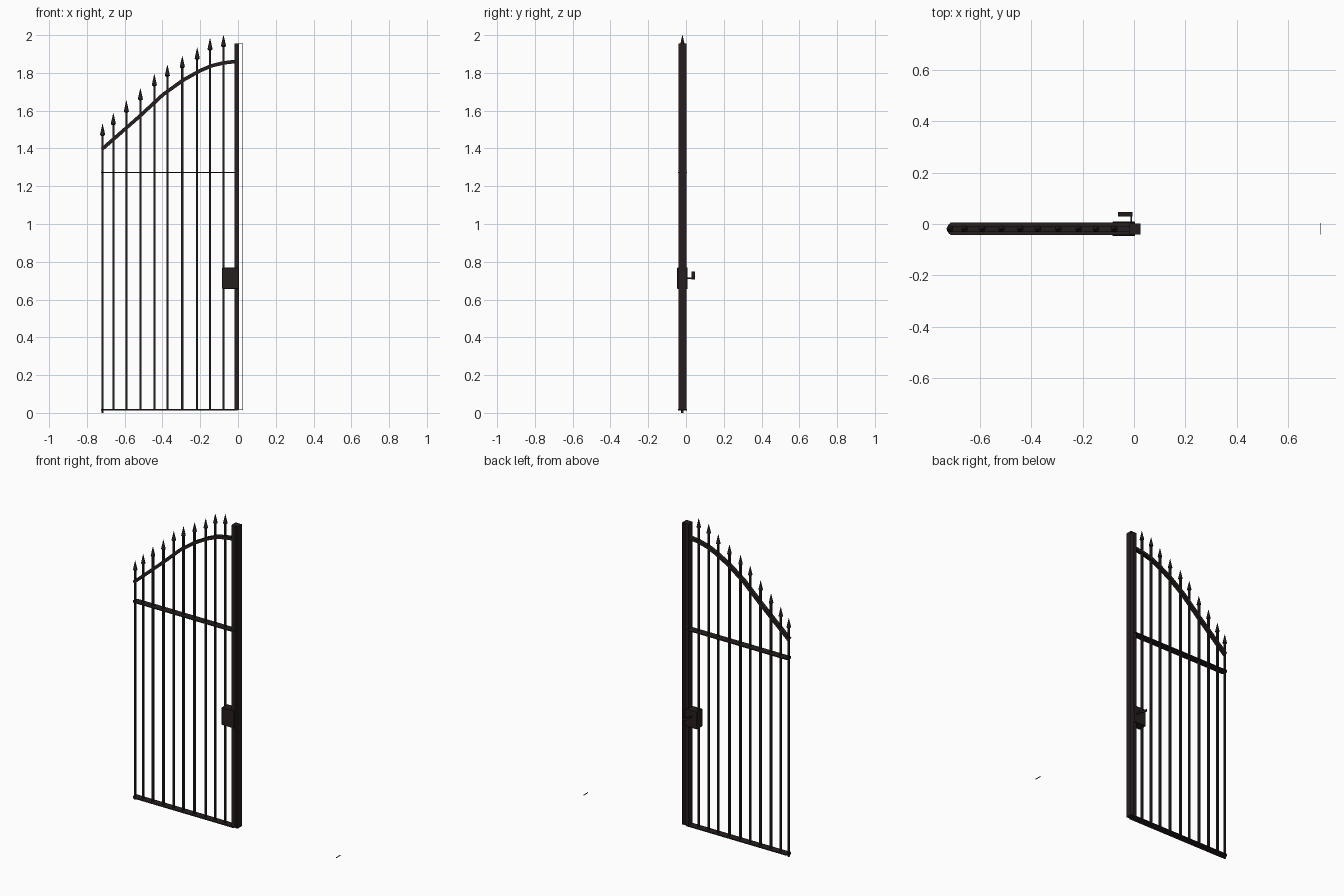
import bpy, bmesh, math
from mathutils import Matrix, Vector

if "Cube" in bpy.data.objects:
    bpy.data.objects.remove(bpy.data.objects["Cube"])

iron = bpy.data.materials.new("dark_iron")
iron.diffuse_color = (0.02, 0.013, 0.013, 1)
iron.use_nodes = True
iron.node_tree.nodes["Principled BSDF"].inputs["Base Color"].default_value = iron.diffuse_color
YC = -0.019     # centre plane of the gate
SHIFT = 0.003   # small overall offset along x


def add_object(name, bm, smooth=False):
    bmesh.ops.recalc_face_normals(bm, faces=bm.faces[:])
    bmesh.ops.translate(bm, vec=(SHIFT, 0, 0), verts=bm.verts[:])
    me = bpy.data.meshes.new(name)
    bm.to_mesh(me)
    bm.free()
    ob = bpy.data.objects.new(name, me)
    me.materials.append(iron)
    bpy.context.collection.objects.link(ob)
    if smooth:
        bpy.ops.object.select_all(action='DESELECT')
        ob.select_set(True)
        bpy.context.view_layer.objects.active = ob
        bpy.ops.object.shade_smooth_by_angle(angle=math.radians(50))
    return ob


def box(name, x0, x1, y0, y1, z0, z1, bevel=0.0):
    bm = bmesh.new()
    m = Matrix.Translation(((x0 + x1) / 2, (y0 + y1) / 2, (z0 + z1) / 2))
    bmesh.ops.create_cube(bm, size=1, matrix=m @ Matrix.Diagonal((x1 - x0, y1 - y0, z1 - z0, 1)))
    if bevel:
        bmesh.ops.bevel(bm, geom=bm.edges[:], offset=bevel, segments=1, affect='EDGES')
    return add_object(name, bm)


def prism(name, points, direction):
    """Extrude a closed outline along a direction."""
    bm = bmesh.new()
    face = bm.faces.new([bm.verts.new(p) for p in points])
    ext = bmesh.ops.extrude_face_region(bm, geom=[face])
    bmesh.ops.translate(bm, vec=direction,
                        verts=[v for v in ext["geom"] if isinstance(v, bmesh.types.BMVert)])
    return add_object(name, bm)


def spear(x, top, sides=8):
    """Turned spear head from (radius, z) points."""
    profile = [(0.006, top - 0.064), (0.0135, top - 0.058), (0.012, top - 0.05), (0.0008, top)]
    bm = bmesh.new()
    rings = [[bm.verts.new((x + r * math.cos(2 * math.pi * i / sides),
                            YC + r * math.sin(2 * math.pi * i / sides), z))
              for i in range(sides)] for r, z in profile]
    for a, b in zip(rings, rings[1:]):
        for i in range(sides):
            j = (i + 1) % sides
            bm.faces.new((a[i], a[j], b[j], b[i]))
    bm.faces.new(rings[0][::-1])
    bm.faces.new(rings[-1])
    add_object("spear_head", bm, True)


def rail(name, z, thick=0.006, half=0.024, x0=-0.729, x1=-0.005):
    """Flat bar with a rounded free end."""
    c = 0.012
    side = [(x1, half), (x0 + c, half), (x0 + c * 0.3, half - c * 0.6), (x0, half - c * 1.3)]
    pts = side + [(x, -y) for x, y in reversed(side)]
    prism(name, [(x, YC + y, z - thick / 2) for x, y in pts], (0, 0, thick))


# post on the latch side
box("gate_post", -0.021, 0.002, YC - 0.021, YC + 0.021, 0.016, 1.955)

# thin stop plate beside the post, with its top and bottom tabs
box("stop_plate", 0.0215, 0.0225, YC - 0.021, YC + 0.021, 0.016, 1.955)
for name, z in (("stop_bottom_tab", 0.016), ("stop_top_tab", 1.954)):
    box(name, 0.002, 0.0215, YC - 0.021, YC + 0.021, z, z + 0.001)

# flat cross rails
rail("middle_rail", 1.2735)
rail("bottom_rail", 0.0165)

# upright bars with spear heads
tops = [(-0.72, 1.53), (-0.663, 1.587), (-0.594, 1.653), (-0.52, 1.718), (-0.446, 1.793),
        (-0.377, 1.843), (-0.298, 1.889), (-0.219, 1.934), (-0.151, 1.983), (-0.08, 2.0)]
for i, (x, top) in enumerate(tops):
    box("upright_bar", x - 0.0055, x + 0.0055, YC - 0.0065, YC + 0.0065,
        0.0 if i == 0 else 0.016, top - 0.055)
    spear(x, top)

# arched top rail swept along the bar tops
path = [(-0.724, 1.395), (-0.62, 1.486), (-0.52, 1.574), (-0.40, 1.685), (-0.293, 1.762),
        (-0.203, 1.812), (-0.145, 1.837), (-0.08, 1.853), (-0.01, 1.861)]
bm = bmesh.new()
rings = []
for i, p in enumerate(path):
    a, b = path[max(i - 1, 0)], path[min(i + 1, len(path) - 1)]
    t = Vector((b[0] - a[0], 0, b[1] - a[1])).normalized()
    n = Vector((-t.z, 0, t.x)) * 0.0095
    w = Vector((0, 0.012, 0))
    c = Vector((p[0], YC, p[1]))
    rings.append([bm.verts.new(c + n * u + w * v) for u, v in ((-1, -1), (1, -1), (1, 1), (-1, 1))])
for a, b in zip(rings, rings[1:]):
    for k in range(4):
        bm.faces.new((a[k], a[(k + 1) % 4], b[(k + 1) % 4], b[k]))
bm.faces.new(rings[0])
bm.faces.new(rings[-1])
add_object("arched_rail", bm, True)

# lock case, spindle and lever handle on the back
box("lock_case", -0.087, 0.001, -0.047, 0.009, 0.656, 0.769, 0.002)
box("handle_spindle", -0.017, -0.010, 0.005, 0.036, 0.708, 0.716)
lever = [(-0.008, 0.705), (-0.03, 0.713), (-0.065, 0.733),
         (-0.065, 0.749), (-0.03, 0.729), (-0.008, 0.719)]
prism("lever_handle", [(x, 0.030, z) for x, z in lever], (0, 0.017, 0))

# thin ground stop on the far side of the opening
box("ground_stop", 0.721, 0.723, YC - 0.022, YC + 0.022, 0.014, 0.019)
